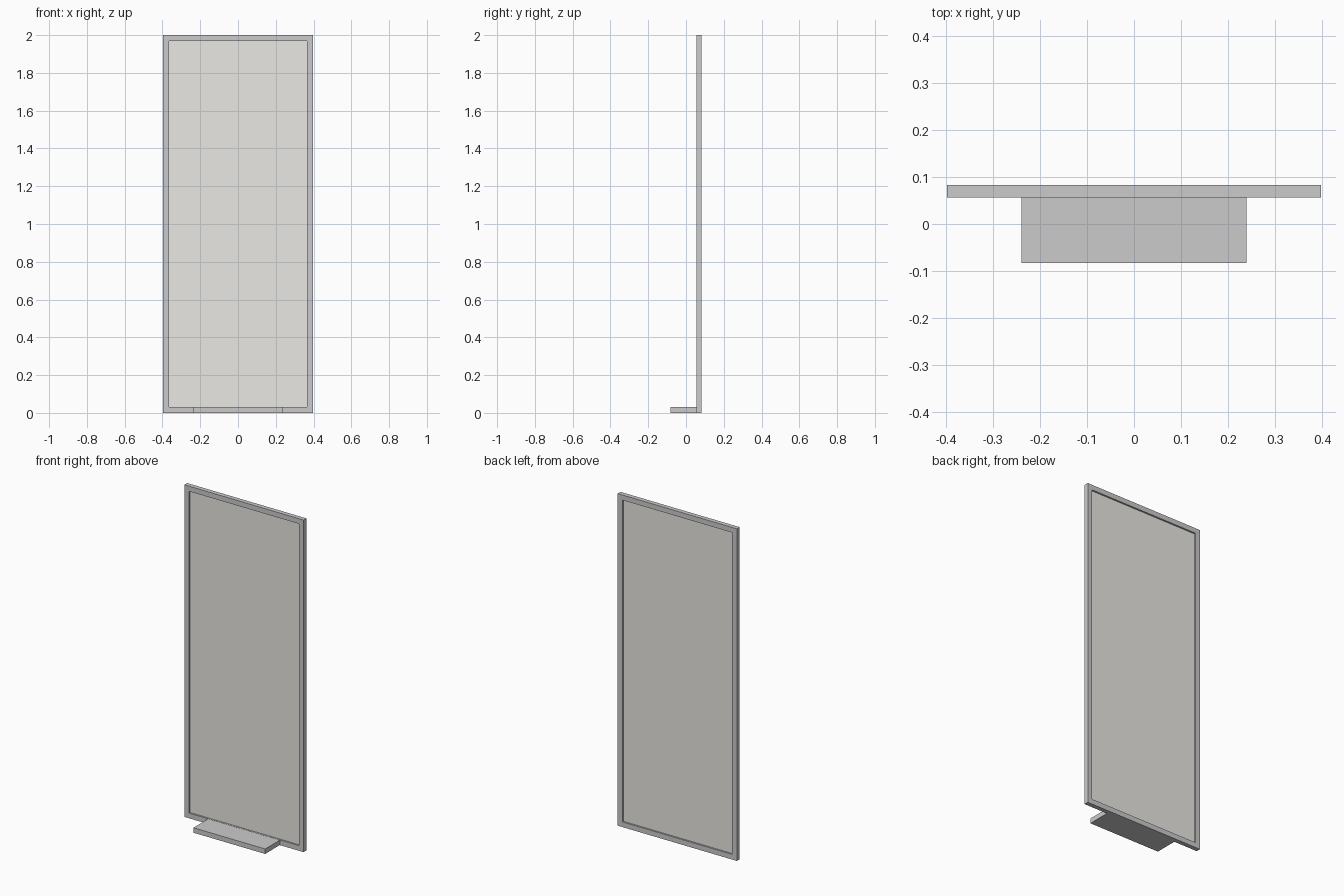
import bpy, bmesh

if "Cube" in bpy.data.objects:
    bpy.data.objects.remove(bpy.data.objects["Cube"])

HALF_W, HEIGHT, BORDER = 0.397, 2.0, 0.031
FRONT, BACK = 0.056, 0.083


def finish(name, bm, color=None):
    bmesh.ops.recalc_face_normals(bm, faces=bm.faces[:])
    mesh = bpy.data.meshes.new(name)
    bm.to_mesh(mesh)
    bm.free()
    obj = bpy.data.objects.new(name, mesh)
    bpy.context.collection.objects.link(obj)
    if color:
        mat = bpy.data.materials.new(name + "_material")
        mat.diffuse_color = color
        mat.use_nodes = True
        mat.node_tree.nodes["Principled BSDF"].inputs["Base Color"].default_value = mat.diffuse_color
        mesh.materials.append(mat)
    return obj


def box(name, lo, hi, color=None):
    bm = bmesh.new()
    bmesh.ops.create_cube(bm, size=1)
    for v in bm.verts:
        v.co = [(a + b) / 2 + c * (b - a) for a, b, c in zip(lo, hi, v.co)]
    return finish(name, bm, color)


def rect(bm, inset, y):
    x = HALF_W - inset
    return [bm.verts.new((sx * x, y, z)) for sx, z in
            ((-1, inset), (1, inset), (1, HEIGHT - inset), (-1, HEIGHT - inset))]


# Mitred rectangular frame: outer and inner loops, front and back
bm = bmesh.new()
loops = [rect(bm, 0, FRONT), rect(bm, BORDER, FRONT),
         rect(bm, BORDER, BACK), rect(bm, 0, BACK)]
for a, b in zip(loops, loops[1:] + loops[:1]):
    for i in range(4):
        j = (i + 1) % 4
        bm.faces.new((a[i], a[j], b[j], b[i]))
finish("frame", bm)

# Thin pale panel recessed on both sides of the frame
x = HALF_W - BORDER
box("panel", (-x, 0.066, BORDER), (x, 0.073, HEIGHT - BORDER), (0.82, 0.81, 0.77, 1))

# Foot plate projecting to the front
box("foot_plate", (-0.239, -0.083, 0), (0.239, FRONT, 0.03))
